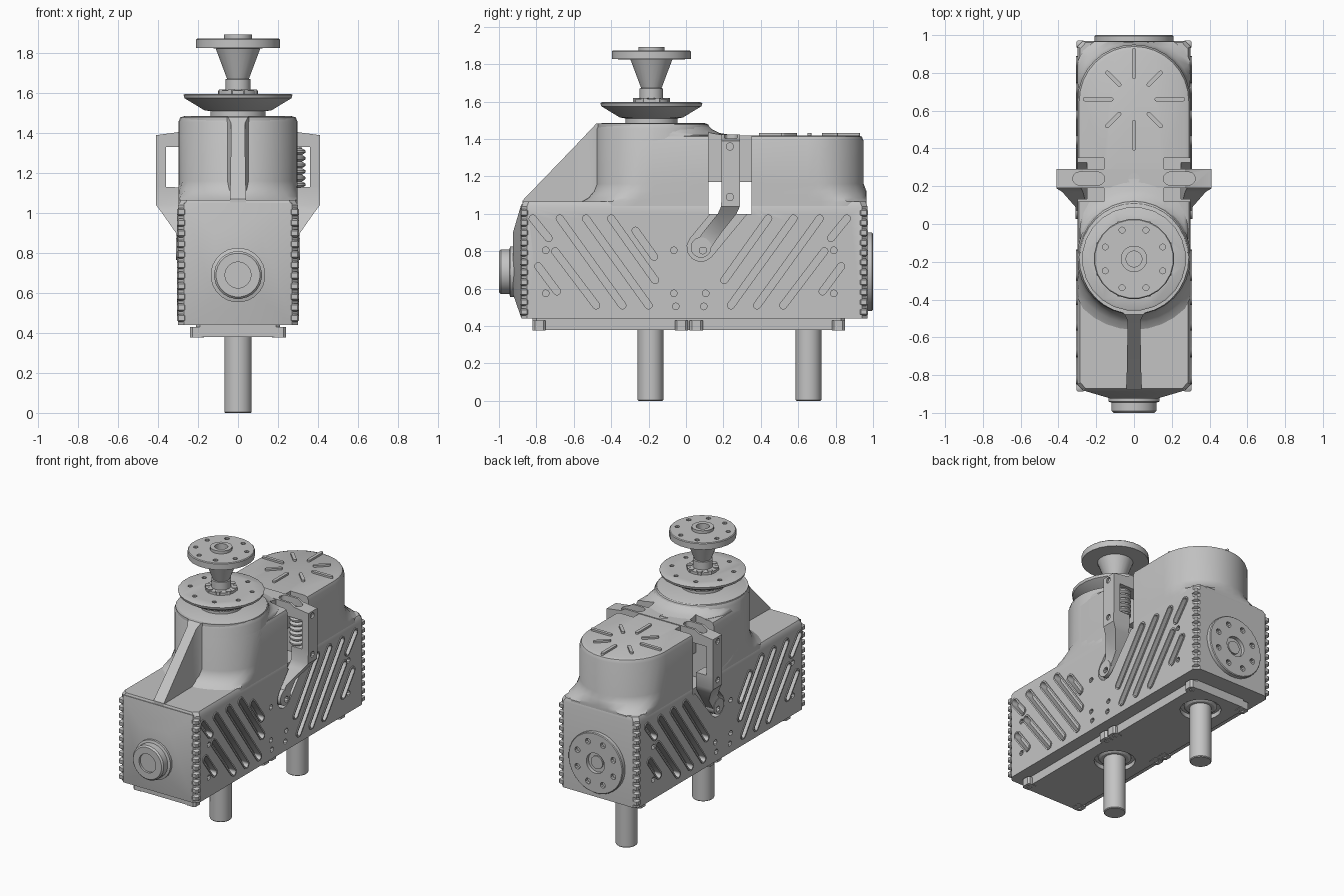
import bpy, bmesh, math

cube = bpy.data.objects.get("Cube")
if cube:
    bpy.data.objects.remove(cube)

grey = bpy.data.materials.new("plain grey")
grey.use_nodes = True
COLOR = (0.55, 0.55, 0.55, 1)
grey.diffuse_color = COLOR
grey.node_tree.nodes["Principled BSDF"].inputs["Base Color"].default_value = COLOR
parts = []


def place(axis, u, v, t):
    return {"x": (t, u, v), "y": (u, t, v), "z": (u, v, t)}[axis]


def circle(cu, cv, r, n=24):
    return [(cu + r * math.cos(math.tau * (i + .5) / n), cv + r * math.sin(math.tau * (i + .5) / n))
            for i in range(n)]


def capsule(p, q, r, n=6):
    """Outline of a round-ended bar from p to q."""
    a = math.atan2(q[1] - p[1], q[0] - p[0])
    ends = ((q, a - math.pi / 2), (p, a + math.pi / 2))
    return [(c[0] + r * math.cos(b + math.pi * i / n), c[1] + r * math.sin(b + math.pi * i / n))
            for c, b in ends for i in range(n + 1)]


def box2(u0, u1, v0, v1, c=0.0):
    """Rectangle outline, with chamfered corners when c is set."""
    if not c:
        return [(u0, v0), (u1, v0), (u1, v1), (u0, v1)]
    return [(u0 + c, v0), (u1 - c, v0), (u1, v0 + c), (u1, v1 - c),
            (u1 - c, v1), (u0 + c, v1), (u0, v1 - c), (u0, v0 + c)]


def prism(outline, a, b, axis):
    return [[place(axis, u, v, t) for u, v in outline] for t in (a, b)]


def stack(axis, layers):
    return [[place(axis, u, v, t) for u, v in outline] for t, outline in layers]


def lathe(axis, cu, cv, profile, n=24):
    return stack(axis, [(t, circle(cu, cv, r, n)) for r, t in profile])


def make(name, *lofts):
    bm = bmesh.new()
    for rings in lofts:
        loops = [[bm.verts.new(p) for p in ring] for ring in rings]
        n = len(loops[0])
        for a, b in zip(loops, loops[1:]):
            for i in range(n):
                bm.faces.new((a[i], a[(i + 1) % n], b[(i + 1) % n], b[i]))
        bm.faces.new(loops[0][::-1])
        bm.faces.new(loops[-1])
    bmesh.ops.recalc_face_normals(bm, faces=bm.faces)
    me = bpy.data.meshes.new(name)
    bm.to_mesh(me)
    bm.free()
    me.materials.append(grey)
    ob = bpy.data.objects.new(name, me)
    bpy.context.collection.objects.link(ob)
    parts.append(ob)
    return ob


def cut(objects, *lofts):
    cutter = make("cutter", *lofts)
    parts.remove(cutter)
    cutter.hide_render = True
    for ob in objects:
        mod = ob.modifiers.new("cut", "BOOLEAN")
        mod.operation, mod.solver, mod.object = "DIFFERENCE", "EXACT", cutter
        mod.use_self = True
        bpy.context.view_layer.objects.active = ob
        bpy.ops.object.modifier_apply(modifier=mod.name)
    bpy.data.objects.remove(cutter)


def hole_ring(axis, cu, cv, radius, r, a, b, n=8):
    return [prism(circle(u, v, r, 10), a, b, axis) for u, v in circle(cu, cv, radius, n)]


# Housing block and its swollen front plate
body = make("housing", stack("z", [
    (.44, box2(-.3, .3, -.88, .97, .03)), (1.04, box2(-.3, .3, -.88, .97, .03)),
    (1.065, box2(-.285, .285, -.87, .96, .03))]))
make("front_plate", stack("y", [
    (-.86, box2(-.27, .27, .445, 1.05)), (-.881, box2(-.27, .27, .445, 1.05)),
    (-.925, box2(-.12, .12, .57, .9))]))


# Towers with flared feet and rounded top edges
def tower(name, y0, y1, top):
    flare = [(1.01, .08), (1.065, .08), (1.085, .045), (1.12, .015), (1.16, 0),
             (top - .03, 0), (top - .008, -.01), (top, -.03)]
    return make(name, stack("z", [
        (z, [(max(-.299, min(.299, x)), min(.965, y))
             for x, y in capsule((0, y0), (0, y1), .3 + o, 16)]) for z, o in flare]))


rear = tower("rear_tower", -.18, .65, 1.42)
front = tower("front_tower", -.18, -.17, 1.485)
saddle = make("tower_saddle", stack("z", [
    (z, capsule((0, -.19), (0, y - .287), .287, 16)) for z, y in
    [(1.3, .24), (1.422, .24), (1.432, .18), (1.452, .14), (1.482, .11)]]))
make("front_fin", stack("y", [
    (y, box2(-w, w, 1.0, z)) for y, w, z in
    [(-.875, .04, 1.07), (-.6, .035, 1.355), (-.51, .035, 1.45), (-.48, .05, 1.482), (-.4, .1, 1.482)]]))

# Open gap between the towers, leaving a narrow neck on top
cut([body, rear, front, saddle], prism(
    [(-.5, 1.0), (.5, 1.0), (.5, 1.6), (.16, 1.6), (.16, 1.17), (-.16, 1.17), (-.16, 1.6), (-.5, 1.6)],
    .12, .35, "y"))

# Rimmed diagonal vents, bolt holes and arm grooves on both sides
MID = .02
vents = [((-.82, .975), (-.735, .87)), ((-.70, .80), (-.48, .51)), ((-.675, .975), (-.34, .51)),
         ((-.535, .975), (-.20, .51)), ((-.40, .975), (-.165, .645)), ((-.79, .72), (-.69, .585))]
vents += [((2 * MID - p[0], p[1]), (2 * MID - q[0], q[1])) for p, q in vents]
vents.append(((-.27, .91), (-.17, .77)))
bolts = [(-.75, .805), (-.75, .575), (-.065, .805), (-.065, .575), (-.055, .505)]
bolts += [(2 * MID - y, z) for y, z in bolts if (y, z) != (-.065, .805)]
for s in (-1, 1):
    slots = [prism(capsule(p, q, .019), .255 * s, .36 * s, "x") for p, q in vents]
    rims = make("vent_rims", *[prism(capsule(p, q, .029), .29 * s, .306 * s, "x") for p, q in vents])
    for slot in slots:
        cut([body, rims], slot)
    for y, z in bolts:
        cut([body], prism(circle(y, z, .018, 10), .255 * s, .36 * s, "x"))
    cut([body, rear], prism(capsule((.08, .82), (.27, 1.05), .075), .25 * s, .36 * s, "x"))

# Rounded grip ribs on the four vertical corners
ribs = []
for sx in (-1, 1):
    for y in (-.865, .95):
        for i in range(11):
            z = .475 + i * .053
            x = .283 * sx
            ribs.append(stack("z", [
                (z + dz, box2(x - w, x + w, y - w, y + w, .008))
                for dz, w in ((-.02, .012), (-.012, .022), (.012, .022), (.02, .012))]))
make("corner_ribs", *ribs)

# Base plate, clamp tabs, shaft collars and shafts
SHAFTS = (-.19, .655)
base = make("base_plate", prism(box2(-.21, .21, -.82, .85, .02), .38, .45, "z"))
cut([base], *[prism(circle(0, y, .13), .3, .41, "z") for y in SHAFTS])
tabs = make("base_tabs", *[
    prism(box2(x - .035, x + .035, y - .035, y + .035, .012), .377, .43, "z")
    for x in (-.205, .205) for y in (-.785, -.025, .055, .815)])
cut([tabs], *[prism(circle(x, y, .016, 10), .3, .4, "z")
              for x in (-.205, .205) for y in (-.785, -.025, .055, .815)])
for y in SHAFTS:
    make("shaft_collar", lathe("z", 0, y, [(.105, .42), (.105, .4), (.09, .39)]))
    make("shaft", lathe("z", 0, y, [(.07, .42), (.07, .005), (.065, 0)], 16))

# Front knob
knob = make("front_knob", lathe("y", 0, .69, [
    (.137, -.9), (.137, -.94), (.12, -.945), (.12, -.99), (.11, -1.0)]))
cut([knob], prism(circle(0, .69, .065), -1.05, -.985, "y"))

# Rear flange
flange = make("rear_flange", lathe("y", 0, .69, [(.21, .95), (.21, .995), (.205, 1.0)], 32))
cut([flange], prism(circle(0, .69, .07), .975, 1.05, "y"),
    *hole_ring("y", 0, .69, .15, .02, .975, 1.05))
make("rear_boss", lathe("y", 0, .69, [(.045, .95), (.045, .985)], 16))

# Rotating dish and cup on the front tower
PY = -.185
dish = make("dish", lathe("z", 0, PY, [
    (.14, 1.47), (.14, 1.51), (.17, 1.515), (.27, 1.575), (.275, 1.592), (.265, 1.597)], 24))
cut([dish], *hole_ring("z", 0, PY, .2, .015, 1.57, 1.7))
cup = make("cup", lathe("z", 0, PY, [
    (.1, 1.59), (.1, 1.614), (.063, 1.617), (.063, 1.67), (.055, 1.672), (.113, 1.825), (.213, 1.827),
    (.213, 1.868), (.208, 1.873), (.07, 1.873), (.07, 1.893)], 24))
cut([cup], prism(circle(0, PY, .042), 1.85, 2, "z"), *hole_ring("z", 0, PY, .165, .016, 1.845, 1.95))
make("dish_bolts", *[prism(circle(u, v, .02, 6), 1.59, 1.62, "z") for u, v in circle(0, PY, .085, 8)])

# Raised radial ribs on the rear tower
rays = []
for i in range(8):
    c, s = math.cos(i * math.pi / 4), math.sin(i * math.pi / 4)
    r0, r1 = (.12, .26) if i % 2 == 0 else (.11, .2)
    rays.append(prism(capsule((c * r0, .66 + s * r0), (c * r1, .66 + s * r1), .011), 1.41, 1.433, "z"))
make("top_ribs", *rays)

# Bracket: cross bar, side posts and diagonal arms
bar = make("bracket_bar", prism(
    [(-.41, 1.33), (.41, 1.33), (.41, 1.39), (.3, 1.405), (.27, 1.425),
     (-.27, 1.425), (-.3, 1.405), (-.41, 1.39)], .19, .29, "y"))
cut([bar], prism(circle(0, .24, .03, 16), 1.405, 1.6, "z"),
    *[prism(capsule((.19 * s, .24), (.29 * s, .24), .035), 1.37, 1.6, "z") for s in (-1, 1)])
for s in (-1, 1):
    post = make("bracket_post", stack("z", [
        (z, box2(x0 * s, x1 * s, y - .05, y + .05)) for z, x0, x1, y in
        [(1.335, .36, .41, .24), (1.13, .36, .41, .24), (1.129, .28, .41, .24), (1.04, .28, .41, .238),
         (1.0, .27, .38, .22), (.9, .25, .31, .14), (.82, .25, .305, .085)]]))
    for ob, z in ((post, 1.09), (bar, 1.36)):
        cut([ob], prism(circle(.235, z, .02, 10), .395 * s, .45 * s, "x"))
    pivot = make("bracket_pivot", prism(circle(.08, .82, .055), .25 * s, .31 * s, "x"))
    cut([pivot], prism(circle(.09, .805, .02, 10), .28 * s, .36 * s, "x"))

# Coil spring inside the bracket
coil = [(.028, 1.12)]
for i in range(6):
    z = 1.13 + i * .033
    coil += [(.038, z), (.049, z + .008), (.049, z + .018), (.038, z + .025), (.03, z + .029)]
make("spring", lathe("z", .29, .24, coil + [(.028, 1.34)], 16))

# Smooth rounded parts and keep sharp edges
bpy.ops.object.select_all(action="DESELECT")
for ob in parts:
    ob.select_set(True)
bpy.context.view_layer.objects.active = body
bpy.ops.object.shade_smooth_by_angle(angle=math.radians(32))
